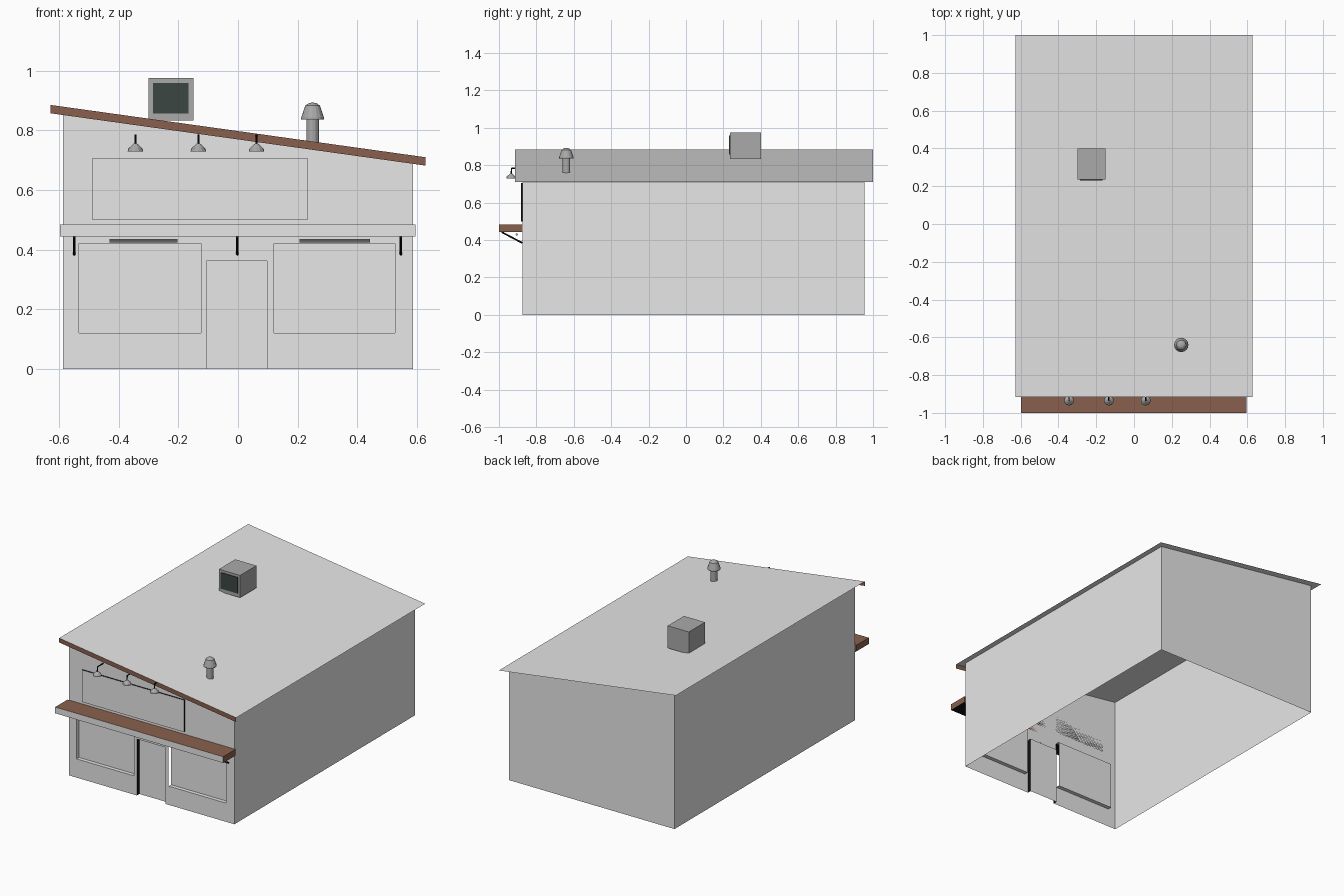
import bpy, bmesh, math
from mathutils import Vector, Matrix

cube = bpy.data.objects.get("Cube")
if cube:
    bpy.data.objects.remove(cube, do_unlink=True)


def material(name, r, g, b):
    m = bpy.data.materials.new(name)
    m.use_nodes = True
    m.diffuse_color = (r, g, b, 1)
    m.node_tree.nodes["Principled BSDF"].inputs["Base Color"].default_value = (r, g, b, 1)
    return m


PLASTER = material("pale plaster", 0.8, 0.8, 0.8)
WOOD = material("brown wood", 0.25, 0.117, 0.074)
BLACK = material("black iron", 0.006, 0.006, 0.006)
METAL = material("grey metal", 0.4, 0.4, 0.4)
GRILLE = material("dark grille", 0.045, 0.061, 0.057)


def finish(name, bm, mats):
    me = bpy.data.meshes.new(name)
    bm.normal_update()
    bm.to_mesh(me)
    bm.free()
    for m in mats:
        me.materials.append(m)
    ob = bpy.data.objects.new(name, me)
    bpy.context.collection.objects.link(ob)
    return ob


def quad(bm, pts, mat=0):
    f = bm.faces.new([bm.verts.new(p) for p in pts])
    f.material_index = mat
    return f


def box(name, lo, hi, mats, rule=lambda n: 0):
    """Box between two corners; rule picks a material from the face normal."""
    lo, hi = Vector(lo), Vector(hi)
    bm = bmesh.new()
    bmesh.ops.create_cube(bm, size=1, matrix=Matrix.Translation((lo + hi) / 2)
                          @ Matrix.Diagonal((*(hi - lo), 1)))
    bm.normal_update()
    for f in bm.faces:
        f.material_index = rule(f.normal)
    return finish(name, bm, mats)


def rod(name, a, b, radius, mat, sides=8):
    a, b = Vector(a), Vector(b)
    bm = bmesh.new()
    turn = (b - a).to_track_quat('Z', 'Y').to_matrix().to_4x4()
    bmesh.ops.create_cone(bm, cap_ends=True, segments=sides, radius1=radius, radius2=radius,
                          depth=(b - a).length, matrix=Matrix.Translation((a + b) / 2) @ turn)
    return finish(name, bm, [mat])


def lathe(name, profile, centre, sides, mat):
    """Revolve (radius, height) points about a vertical axis."""
    bm = bmesh.new()
    vs = [bm.verts.new((r + centre[0], centre[1], z)) for r, z in profile]
    es = [bm.edges.new(p) for p in zip(vs, vs[1:])]
    bmesh.ops.spin(bm, geom=vs + es, cent=(*centre, 0), axis=(0, 0, 1),
                   angle=math.tau, steps=sides)
    bmesh.ops.remove_doubles(bm, verts=bm.verts, dist=0.0002)
    bmesh.ops.recalc_face_normals(bm, faces=bm.faces)
    return finish(name, bm, [mat])


def roof_z(x):
    return 0.797 - 0.1394 * x


W, FRONT, BACK = 0.587, -0.875, 0.955
RW, RF, RB = 0.628, -0.915, 1.0
RECESS = FRONT + 0.025

# Side and back walls, open underneath
bm = bmesh.new()
for (x0, y0), (x1, y1) in [((W, FRONT), (W, BACK)), ((W, BACK), (-W, BACK)),
                           ((-W, BACK), (-W, FRONT))]:
    quad(bm, [(x0, y0, 0), (x1, y1, 0), (x1, y1, roof_z(x1)), (x0, y0, roof_z(x0))])
finish("side_and_back_walls", bm, [PLASTER])

# Shop front with recessed windows and door: (x0, x1, z0, z1)
left_win, right_win = (-0.533, -0.124, 0.12, 0.42), (0.121, 0.527, 0.12, 0.42)
door = (-0.105, 0.097, 0, 0.362)
openings = [left_win, door, right_win]
xs = sorted({-W, W, *[v for o in openings for v in o[:2]]})
zs = [0, 0.12, 0.362, 0.42, None]
bm = bmesh.new()
for x0, x1 in zip(xs, xs[1:]):
    for z0, z1 in zip(zs, zs[1:]):
        if any(o[0] <= x0 and x1 <= o[1] and z1 and o[2] <= z0 and z1 <= o[3] for o in openings):
            continue
        quad(bm, [(x0, FRONT, z0), (x1, FRONT, z0), (x1, FRONT, z1 or roof_z(x1)),
                  (x0, FRONT, z1 or roof_z(x0))])
finish("front_wall", bm, [PLASTER])

for name, o, jambs, jamb_mat in [("right_window", left_win, [0], 0),
                                 ("left_window", right_win, [1], 0), ("door", door, [0, 1], 1)]:
    x0, x1, z0, z1 = o
    bm = bmesh.new()
    quad(bm, [(x0, RECESS, z0), (x1, RECESS, z0), (x1, RECESS, z1), (x0, RECESS, z1)])
    for z in ([z0, z1] if z0 else [z1]):
        quad(bm, [(x0, FRONT, z), (x1, FRONT, z), (x1, RECESS, z), (x0, RECESS, z)])
    for j in jambs:
        x = o[j]
        quad(bm, [(x, FRONT, z0), (x, RECESS, z0), (x, RECESS, z1), (x, FRONT, z1)], jamb_mat)
    finish(name, bm, [PLASTER, BLACK])

# Thin sloping roof with a wooden fascia at the front
bm = bmesh.new()
quad(bm, [(-RW, RF, roof_z(-RW)), (RW, RF, roof_z(RW)), (RW, RB, roof_z(RW)), (-RW, RB, roof_z(-RW))])
finish("roof", bm, [PLASTER])
bm = bmesh.new()
quad(bm, [(-RW, RF, roof_z(-RW) - 0.028), (RW, RF, roof_z(RW) - 0.028),
          (RW, RF, roof_z(RW)), (-RW, RF, roof_z(-RW))])
finish("roof_fascia", bm, [WOOD])

# Sign board
box("sign_board", (-0.49, FRONT - 0.008, 0.5), (0.235, FRONT, 0.705), [PLASTER, BLACK],
    lambda n: 0 if n.y < -0.5 else 1)

# Awning: plaster front, wooden top and ends, black underside
box("awning", (-0.597, -1, 0.443), (0.595, FRONT, 0.483), [WOOD, PLASTER, BLACK],
    lambda n: 1 if n.y < -0.5 else 2 if n.z < -0.5 else 0)
for i, x in enumerate((-0.549, -0.002, 0.546)):
    rod(f"awning_bracket_{i + 1}", (x, -0.985, 0.442), (x, FRONT, 0.384), 0.0045, BLACK)
for name, x0, x1 in [("right_strip_light", -0.43, -0.203), ("left_strip_light", 0.207, 0.443)]:
    rod(name, (x0, -0.905, 0.43), (x1, -0.905, 0.43), 0.006, METAL)

# Sign lamps on bent arms
for i, x in enumerate((-0.344, -0.133, 0.062)):
    lathe(f"lamp_shade_{i + 1}", [(0.026, 0.729), (0.024, 0.738), (0.007, 0.754), (0, 0.757)],
          (x, -0.935), 12, METAL)
    rod(f"lamp_stem_{i + 1}", (x, -0.935, 0.753), (x, -0.932, 0.785), 0.0035, BLACK)
    rod(f"lamp_arm_{i + 1}", (x, -0.932, 0.783), (x, FRONT, 0.783), 0.0035, BLACK)

# Rooftop air unit
box("air_unit", (-0.3, 0.235, 0.832), (-0.15, 0.4, 0.975), [METAL])
box("air_unit_grille", (-0.285, 0.231, 0.856), (-0.166, 0.236, 0.959), [GRILLE])

# Rooftop vent
rod("vent_pipe", (0.25, -0.64, 0.755), (0.25, -0.64, 0.84), 0.021, METAL, 12)
lathe("vent_cap", [(0, 0.836), (0.038, 0.836), (0.038, 0.843), (0.027, 0.876), (0.025, 0.882),
                   (0.014, 0.89), (0, 0.893)], (0.25, -0.64), 16, METAL)
